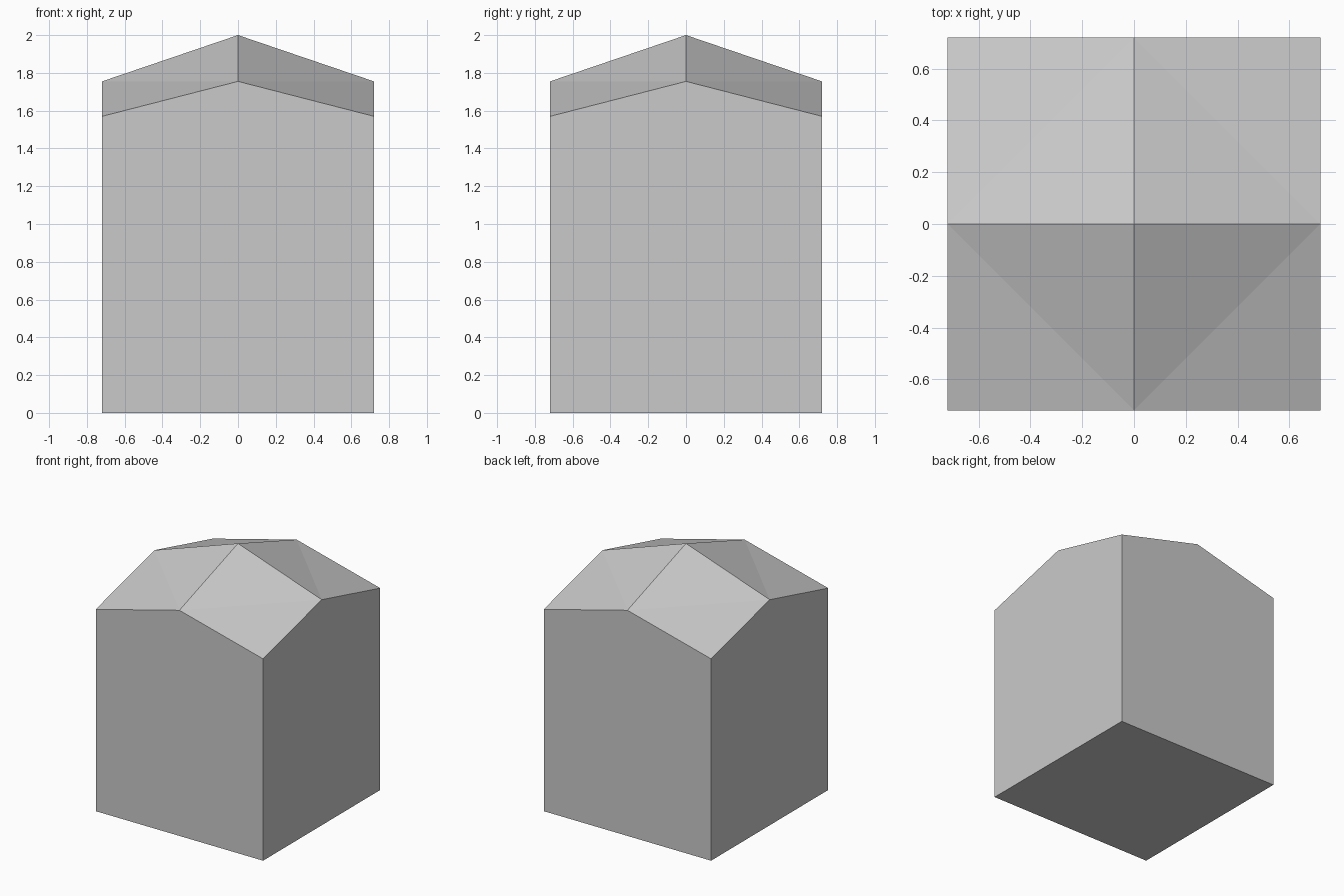
import bpy
import bmesh

HALF = 0.72        # half width of the square body
CORNER_Z = 1.57    # top of the corner edges
MIDDLE_Z = 1.755   # top of each wall at its middle
PEAK_Z = 2.0       # centre of the roof

cube = bpy.data.objects.get("Cube")
if cube:
    bpy.data.objects.remove(cube, do_unlink=True)

# Single grey material
grey = bpy.data.materials.new("light_grey")
grey.use_nodes = True
color = (0.59, 0.59, 0.59, 1)
grey.diffuse_color = color
grey.node_tree.nodes["Principled BSDF"].inputs["Base Color"].default_value = color

bm = bmesh.new()

# Corners and wall middles, counter-clockwise from the front right corner
ring = [(-1, -1), (0, -1), (1, -1), (1, 0), (1, 1), (0, 1), (-1, 1), (-1, 0)]
top = [bm.verts.new((x * HALF, y * HALF, CORNER_Z if x and y else MIDDLE_Z))
       for x, y in ring]
base = [bm.verts.new((x * HALF, y * HALF, 0)) for x, y in ring[::2]]
peak = bm.verts.new((0, 0, PEAK_Z))

# Floor
bm.faces.new(base[::-1])

for i in range(4):
    corner, middle, following = (top[(2 * i + k) % 8] for k in range(3))
    before = top[2 * i - 1]
    # Gabled wall
    bm.faces.new((base[i], base[(i + 1) % 4], following, middle, corner))
    # Roof quarter, folded between neighbouring wall middles
    bm.faces.new((corner, middle, before))
    bm.faces.new((before, middle, peak))

bm.normal_update()
mesh = bpy.data.meshes.new("faceted_block")
bm.to_mesh(mesh)
bm.free()
mesh.materials.append(grey)

block = bpy.data.objects.new("faceted_block", mesh)
bpy.context.collection.objects.link(block)
